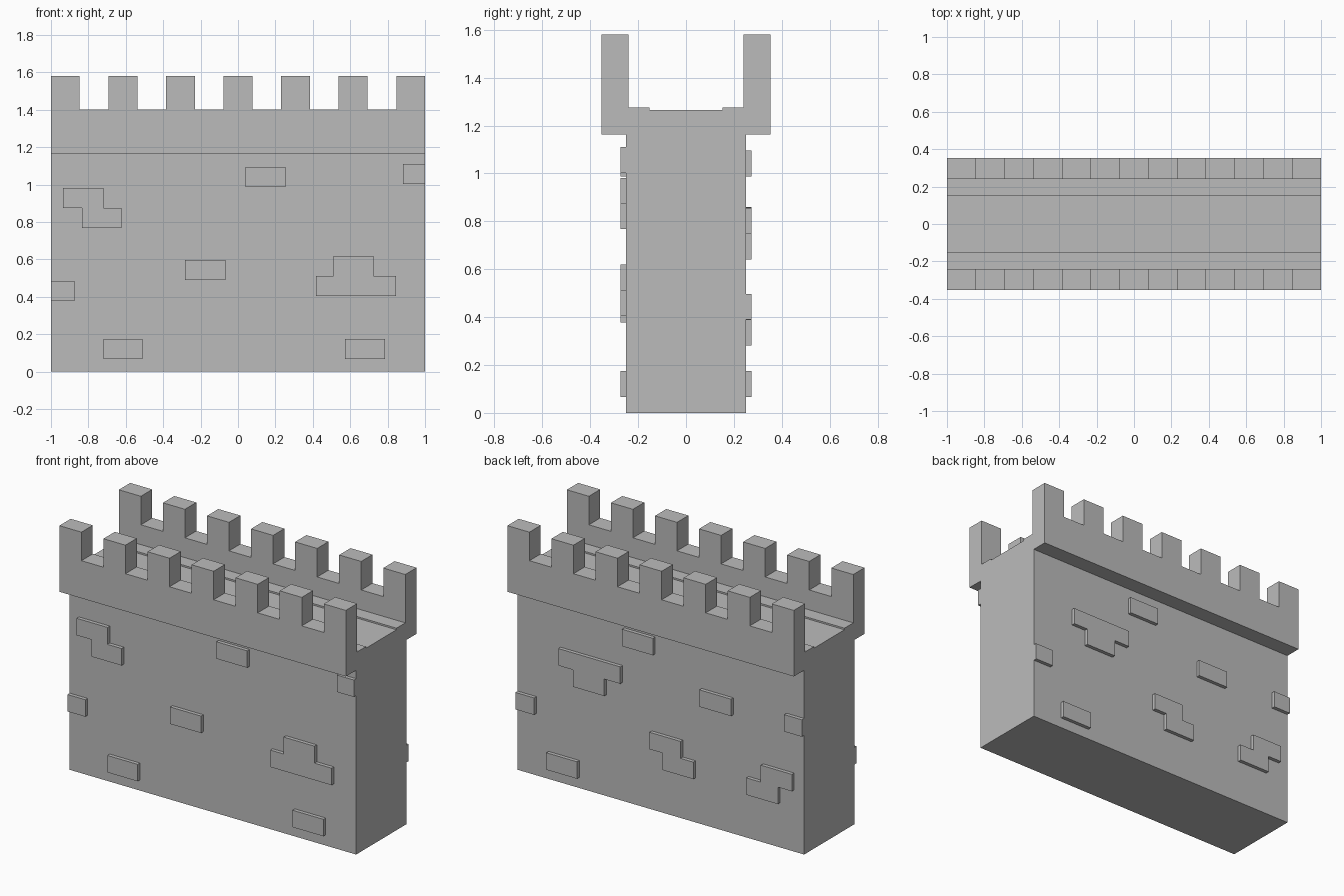
import bpy
import bmesh

cube = bpy.data.objects.get("Cube")
if cube:
    bpy.data.objects.remove(cube, do_unlink=True)

BAYS = 13                # alternating merlons and gaps along the wall
WALL_Y = 0.25            # half thickness of the wall
STONE_Y = 0.273          # outer face of the raised stones
RIM_Z, MERLON_Z = 1.4, 1.58
STONE_H = 0.107

grey = bpy.data.materials.new("stone_grey")
grey.use_nodes = True
colour = (0.5, 0.5, 0.5, 1)
grey.diffuse_color = colour
grey.node_tree.nodes["Principled BSDF"].inputs["Base Color"].default_value = colour


def finish(name, bm):
    """Tidy a bmesh and place it in the scene as a named object."""
    bmesh.ops.recalc_face_normals(bm, faces=bm.faces[:])
    mesh = bpy.data.meshes.new(name)
    bm.to_mesh(mesh)
    bm.free()
    mesh.materials.append(grey)
    obj = bpy.data.objects.new(name, mesh)
    bpy.context.collection.objects.link(obj)
    return obj


def build_wall():
    """Sweep the cross-section along x in bays, then raise every other rim face."""
    half = [(WALL_Y, 0), (WALL_Y, 1.163), (0.353, 1.163), (0.353, RIM_Z),
            (0.24, RIM_Z), (0.24, 1.275), (0.152, 1.275), (0.152, 1.265)]
    section = half + [(-y, z) for y, z in reversed(half)]
    count = len(section)
    bm = bmesh.new()
    rings = [[bm.verts.new((-1 + 2 * i / BAYS, y, z)) for y, z in section]
             for i in range(BAYS + 1)]
    merlon_bases = []
    for bay in range(BAYS):
        a, b = rings[bay], rings[bay + 1]
        for j in range(count):
            k = (j + 1) % count
            face = bm.faces.new((a[j], a[k], b[k], b[j]))
            on_rim = section[j][1] == section[k][1] == RIM_Z
            if on_rim and bay % 2 == 0:
                merlon_bases.append(face)
    bm.faces.new(rings[0])
    bm.faces.new(rings[-1])
    bmesh.ops.recalc_face_normals(bm, faces=bm.faces[:])
    # merlons
    tops = bmesh.ops.extrude_discrete_faces(bm, faces=merlon_bases)["faces"]
    for face in tops:
        bmesh.ops.translate(bm, verts=face.verts[:], vec=(0, 0, MERLON_Z - RIM_Z))
    bmesh.ops.remove_doubles(bm, verts=bm.verts[:], dist=0.0001)
    bmesh.ops.dissolve_limit(bm, angle_limit=0.01, verts=bm.verts[:], edges=bm.edges[:])
    return finish("crenellated_wall", bm)


def build_stone(name, side, z, lower, upper=None):
    """Raised stone: one course, or two stepped courses sharing one outline."""
    (l0, l1), mid = lower, z + STONE_H
    outline = [(l0, z), (l1, z), (l1, mid)]
    if upper:
        u0, u1 = upper
        top = mid + STONE_H
        outline += [(u1, mid), (u1, top), (u0, top), (u0, mid)]
    outline.append((l0, mid))
    bm = bmesh.new()
    face = bm.faces.new([bm.verts.new((x, side * WALL_Y, h)) for x, h in outline])
    out = bmesh.ops.extrude_face_region(bm, geom=[face])["geom"]
    verts = [v for v in out if isinstance(v, bmesh.types.BMVert)]
    bmesh.ops.translate(bm, verts=verts, vec=(0, side * (STONE_Y - WALL_Y), 0))
    return finish(name, bm)


build_wall()

# Raised stones: bottom height, lower course span, optional upper course span
front_stones = [
    (0.067, (-0.72, -0.51)),
    (0.067, (0.572, 0.787)),
    (0.377, (-1, -0.875)),
    (0.49, (-0.283, -0.067)),
    (0.988, (0.04, 0.255)),
    (1.003, (0.882, 1)),
    (0.768, (-0.833, -0.622), (-0.935, -0.72)),
    (0.405, (0.417, 0.845), (0.51, 0.725)),
]
back_stones = [
    (0.067, (0.57, 0.785)),
    (0.39, (0.87, 1)),
    (0.75, (-0.505, -0.285)),
    (0.752, (-1, -0.877)),
    (0.988, (0.04, 0.255)),
    (0.64, (0.38, 0.597), (0.268, 0.7)),
    (0.282, (-0.243, -0.027), (-0.153, 0.063)),
    (0.282, (-0.832, -0.612), (-0.93, -0.713)),
]
for label, side, stones in (("front", -1, front_stones), ("back", 1, back_stones)):
    for number, stone in enumerate(stones, 1):
        build_stone(f"{label}_stone_{number}", side, *stone)
